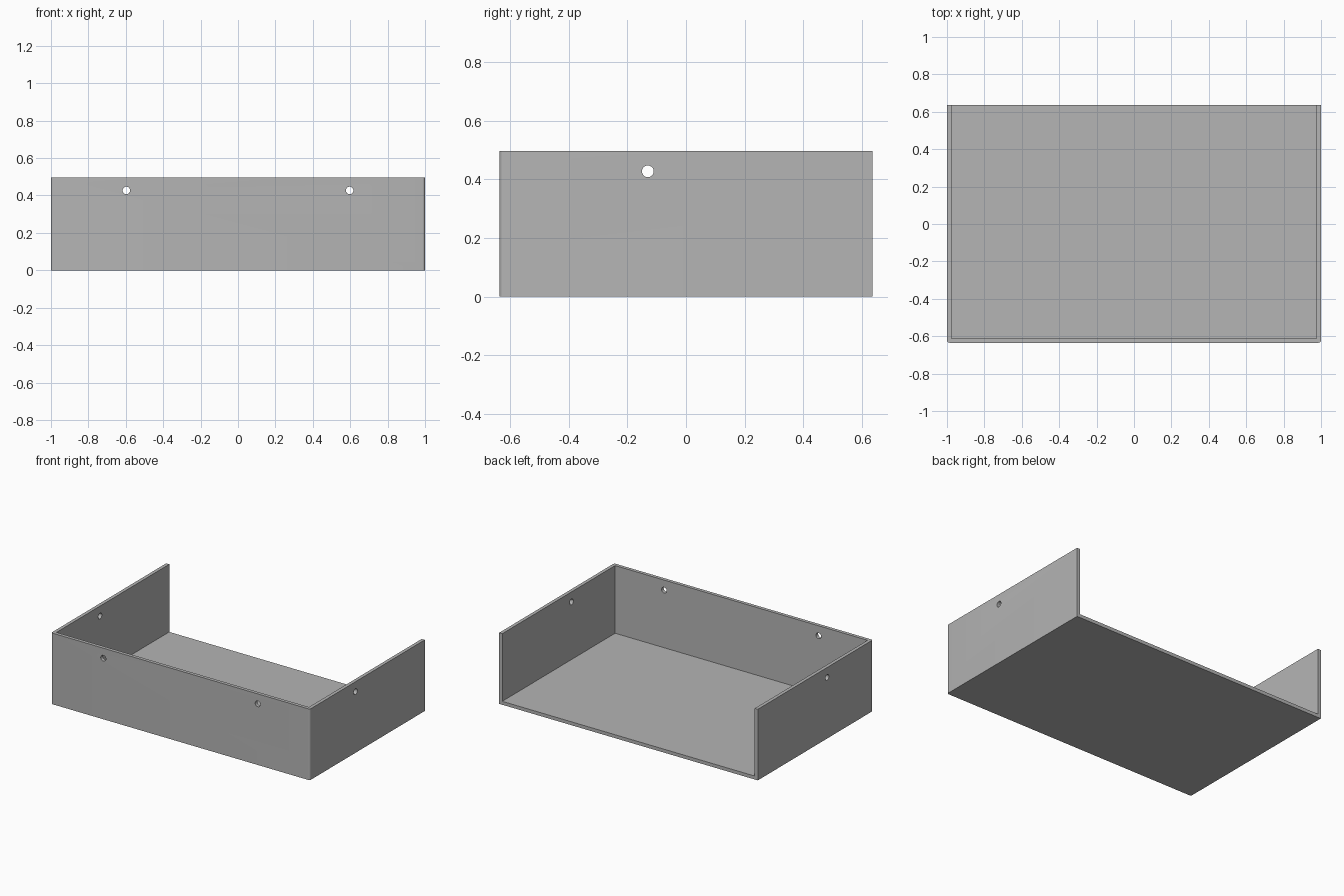
import bpy, bmesh, math

cube = bpy.data.objects.get("Cube")
if cube:
    bpy.data.objects.remove(cube, do_unlink=True)

HALF_W, HALF_D, HEIGHT, WALL = 1.0, 0.635, 0.497, 0.024
HOLE_R, HOLE_Z = 0.02, 0.427

grey = bpy.data.materials.new("plain grey")
grey.use_nodes = True
grey.diffuse_color = (0.46, 0.46, 0.46, 1)
grey.node_tree.nodes["Principled BSDF"].inputs["Base Color"].default_value = grey.diffuse_color


def make_box(name, low, high):
    bm = bmesh.new()
    bmesh.ops.create_cube(bm, size=1)
    for v in bm.verts:
        v.co = [(a + b) / 2 + c * (b - a) for a, b, c in zip(low, high, v.co)]
    mesh = bpy.data.meshes.new(name)
    bm.to_mesh(mesh)
    bm.free()
    obj = bpy.data.objects.new(name, mesh)
    bpy.context.collection.objects.link(obj)
    mesh.materials.append(grey)
    return obj


def cut(target, cutter):
    bpy.context.view_layer.objects.active = target
    mod = target.modifiers.new("cut", "BOOLEAN")
    mod.operation = "DIFFERENCE"
    mod.solver = "EXACT"
    mod.object = cutter
    bpy.ops.object.modifier_apply(modifier=mod.name)
    bpy.data.objects.remove(cutter, do_unlink=True)


def drill(target, centre, rotation):
    bpy.ops.mesh.primitive_cylinder_add(vertices=32, radius=HOLE_R, depth=0.2,
                                        location=centre, rotation=rotation)
    drill_bit = bpy.context.object
    drill_bit.data.materials.append(grey)
    cut(target, drill_bit)


# Solid block with slightly rounded front corners
tray = make_box("open_tray", (-HALF_W, -HALF_D, 0), (HALF_W, HALF_D, HEIGHT))
bm = bmesh.new()
bm.from_mesh(tray.data)
corners = [e for e in bm.edges
           if all(v.co.y < 0 for v in e.verts)
           and abs(e.verts[0].co.z - e.verts[1].co.z) > HEIGHT / 2]
bmesh.ops.bevel(bm, geom=corners, offset=0.014, segments=6, profile=0.5, affect="EDGES")
bm.to_mesh(tray.data)
bm.free()

# Hollow that leaves a floor, a front wall and two sides, open at the back
cut(tray, make_box("hollow", (WALL - HALF_W, WALL - HALF_D, WALL),
                   (HALF_W - WALL, HALF_D + 0.2, HEIGHT + 0.2)))

# Screw holes: two in the front, one in each side
for side in (-1, 1):
    drill(tray, (side * 0.597, -HALF_D, HOLE_Z), (math.pi / 2, 0, 0))
    drill(tray, (side * HALF_W, -0.13, HOLE_Z), (0, math.pi / 2, 0))

bpy.ops.object.select_all(action="DESELECT")
tray.select_set(True)
bpy.context.view_layer.objects.active = tray
bpy.ops.object.shade_smooth_by_angle(angle=math.radians(30))
